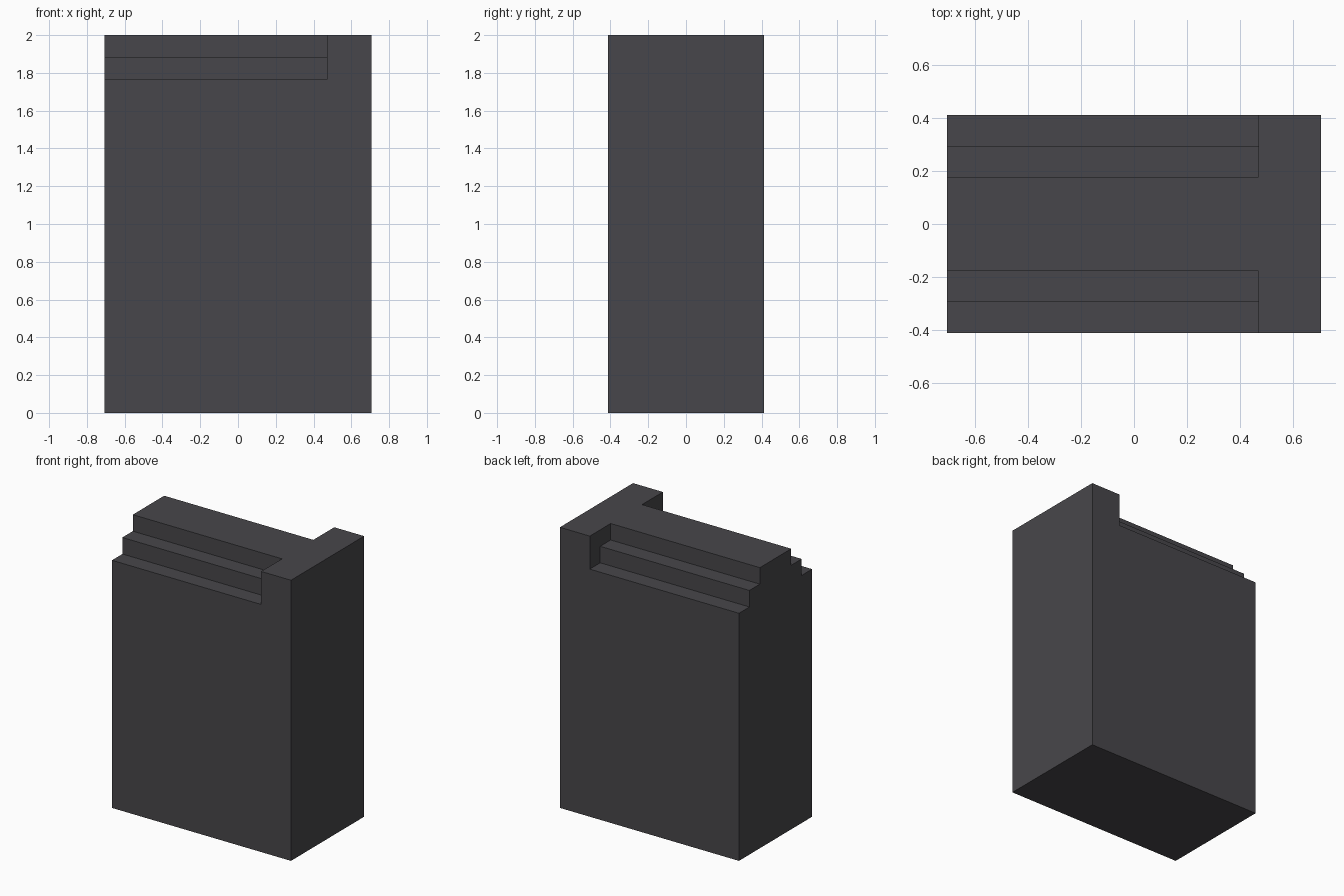
import bpy
import bmesh

cube = bpy.data.objects.get("Cube")
if cube:
    bpy.data.objects.remove(cube, do_unlink=True)

U = 2 / 17                      # module: the block is 12 x 7 x 17 modules
HALF_X, HALF_Y, TOP = 6 * U, 3.5 * U, 17 * U
WALL_X = 4 * U                  # where the end wall begins
OVER = 0.1                      # cutter overshoot

# Single dark grey finish
grey = bpy.data.materials.new("dark_grey")
grey.use_nodes = True
colour = (0.064, 0.062, 0.069, 1)
grey.diffuse_color = colour
grey.node_tree.nodes["Principled BSDF"].inputs["Base Color"].default_value = colour


def prism(name, profile, x0, x1):
    """Extrude a (y, z) profile along x."""
    bm = bmesh.new()
    face = bm.faces.new([bm.verts.new((x0, y, z)) for y, z in profile])
    extruded = bmesh.ops.extrude_face_region(bm, geom=[face])["geom"]
    verts = [v for v in extruded if isinstance(v, bmesh.types.BMVert)]
    bmesh.ops.translate(bm, verts=verts, vec=(x1 - x0, 0, 0))
    bmesh.ops.recalc_face_normals(bm, faces=bm.faces)
    mesh = bpy.data.meshes.new(name)
    bm.to_mesh(mesh)
    bm.free()
    mesh.materials.append(grey)
    obj = bpy.data.objects.new(name, mesh)
    bpy.context.collection.objects.link(obj)
    return obj


# Main block
block = prism("stepped_block",
              [(-HALF_Y, 0), (HALF_Y, 0), (HALF_Y, TOP), (-HALF_Y, TOP)],
              -HALF_X, HALF_X)

# Two steps cut along each long top edge, stopping at the end wall
outer, high = HALF_Y + OVER, TOP + OVER
steps = [(outer, TOP - 2 * U), (HALF_Y - U, TOP - 2 * U),
         (HALF_Y - U, TOP - U), (HALF_Y - 2 * U, TOP - U),
         (HALF_Y - 2 * U, high), (outer, high)]
for side, label in ((1, "back"), (-1, "front")):
    cutter = prism(label + "_step_cutter", [(side * y, z) for y, z in steps],
                   -HALF_X - OVER, WALL_X)
    cutter.hide_render = True
    cut = block.modifiers.new(label + "_steps", 'BOOLEAN')
    cut.operation = 'DIFFERENCE'
    cut.solver = 'EXACT'
    cut.object = cutter
    bpy.context.view_layer.objects.active = block
    bpy.ops.object.modifier_apply(modifier=cut.name)
    bpy.data.objects.remove(cutter, do_unlink=True)
